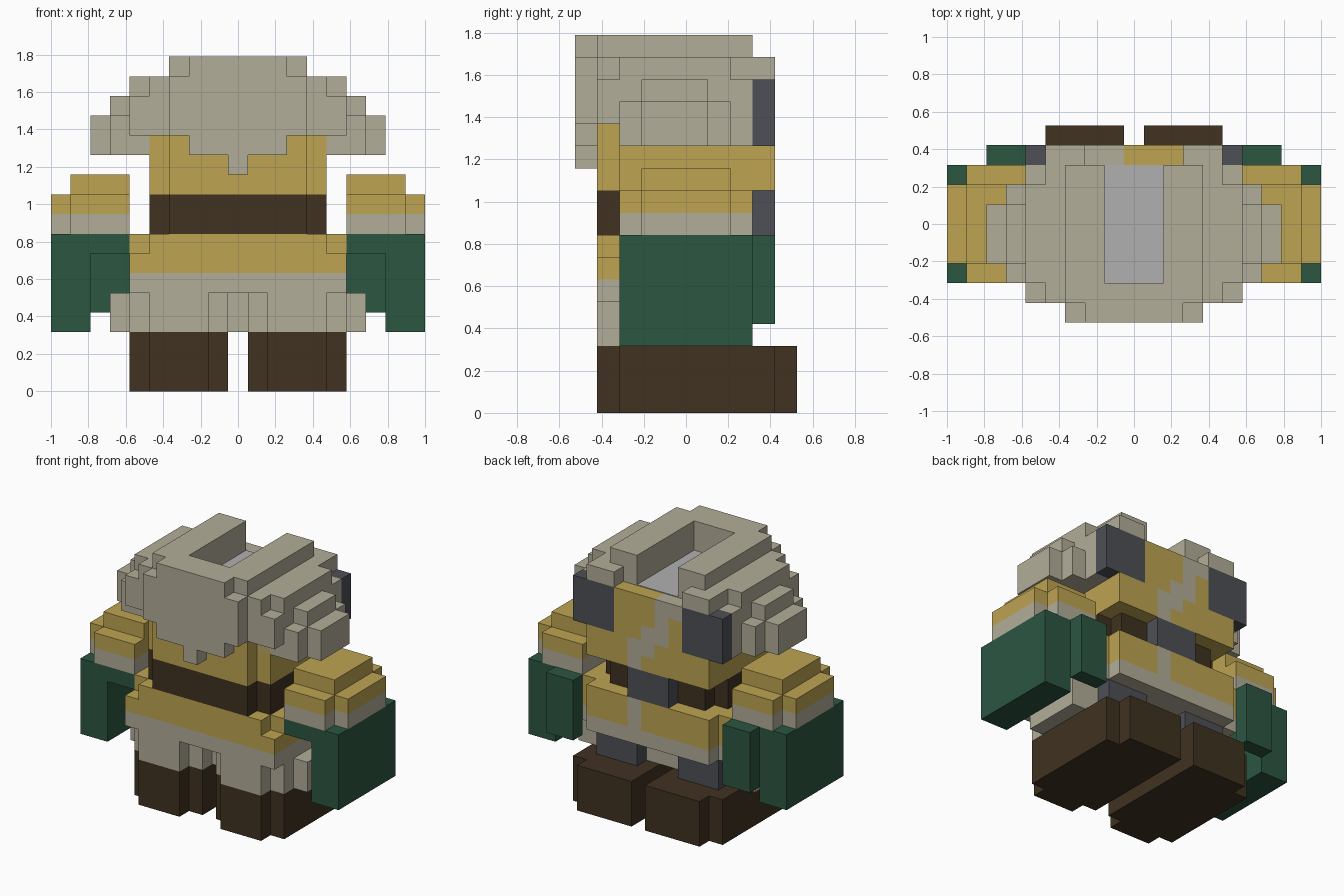
import bpy
import bmesh

UNIT = 2 / 19  # edge length of one block

old = bpy.data.objects.get("Cube")
if old:
    bpy.data.objects.remove(old, do_unlink=True)


def make_material(name, red, green, blue):
    material = bpy.data.materials.new(name)
    material.use_nodes = True
    colour = (red, green, blue, 1)
    material.diffuse_color = colour
    material.node_tree.nodes["Principled BSDF"].inputs["Base Color"].default_value = colour
    return material


BEIGE = make_material("beige", .445, .423, .314)
GOLD = make_material("gold", .509, .367, .084)
BROWN = make_material("dark brown", .051, .032, .015)
GREEN = make_material("dark green", .025, .093, .053)
SLATE = make_material("slate grey", .076, .08, .093)
SILVER = make_material("light grey", .434, .434, .434)


def add_box(bm, x, y, z):
    """Add one box to the mesh from (low, high) ranges in block units."""
    cube = bmesh.ops.create_cube(bm, size=1)
    for vert in cube["verts"]:
        for axis, (low, high) in enumerate((x, y, z)):
            centre = (low + high) / 2
            vert.co[axis] = (centre + vert.co[axis] * (high - low)) * UNIT


def part(name, material, *boxes, mirror=False):
    """Join boxes into one named object, optionally repeated on the other side."""
    bm = bmesh.new()
    for x, y, z in boxes:
        add_box(bm, x, y, z)
        if mirror:
            add_box(bm, (-x[1], -x[0]), y, z)
    mesh = bpy.data.meshes.new(name)
    bm.to_mesh(mesh)
    bm.free()
    mesh.materials.append(material)
    obj = bpy.data.objects.new(name, mesh)
    bpy.context.scene.collection.objects.link(obj)
    return obj


def wide(half):
    """Range centred on the middle plane."""
    return (-half, half)


# Boots with a narrower heel and toe
part("boots", BROWN,
     ((.5, 5.5), (-3, 4), (0, 3)),
     ((1.5, 4.5), (-4, -3), (0, 3)),
     ((.5, 4.5), (4, 5), (0, 3)), mirror=True)

# Trousers
part("trouser_legs", BEIGE,
     ((.5, 5.5), (-3, 2), (3, 5)),
     ((1.5, 4.5), (-4, -3), (3, 5)),
     ((5.5, 6.5), (-2, 2), (3, 5)), mirror=True)
part("trouser_centre", BEIGE, (wide(.5), (-2, 2), (3, 5)))
part("knee_pads", SLATE, ((1.5, 4.5), (2, 3), (3, 5)), mirror=True)

# Torso: beige hem below, gold above
part("torso_hem", BEIGE,
     (wide(5.5), (-4, 3), (5, 6)),
     (wide(4.5), (3, 4), (5, 6)))
part("torso", GOLD,
     (wide(5.5), (-4, 3), (6, 7)),
     (wide(5.5), (-3, 3), (7, 8)),
     (wide(4.5), (-4, -3), (7, 8)),
     ((-4.5, .5), (3, 4), (6, 8)),
     ((1.5, 4.5), (3, 4), (6, 8)))
part("torso_stripe", BEIGE, ((.5, 1.5), (3, 4), (6, 8)))

# Gloves with thumbs
part("gloves", GREEN,
     ((7.5, 9.5), (-3, 3), (3, 8)),
     ((5.5, 7.5), (-3, 3), (7, 8)), mirror=True)
part("thumbs", GREEN, ((5.5, 7.5), (3, 4), (4, 8)), mirror=True)

# Sleeves: a rounded footprint with a beige cuff and gold shoulder
for sleeve, tint, span in (("sleeve_cuffs", BEIGE, (8, 9)),
                           ("sleeves", GOLD, (9, 10))):
    part(sleeve, tint,
         ((5.5, 8.5), (-3, 3), span),
         ((8.5, 9.5), (-2, 2), span), mirror=True)
part("shoulders", GOLD, ((5.5, 8.5), (-2, 2), (10, 11)), mirror=True)

# Collar and the plate under the chin
part("collar", BROWN,
     (wide(4.5), (-3, 2), (8, 10)),
     (wide(3.5), (-4, 3), (8, 10)))
part("chin_plate", SLATE, (wide(1.5), (3, 4), (8, 10)))

# Head
part("head", GOLD,
     (wide(4.5), (-3, 3), (10, 13)),
     (wide(3.5), (-4, -3), (10, 13)))

# Face rows, bottom to top, each split by the slanting stripe
stripe_rows = ((.5, 1.5), (-.5, 1.5), (-1.5, .5), (-1.5, -.5), (-2.5, -.5))
face_boxes, stripe_boxes = [], []
for row, (low, high) in enumerate(stripe_rows):
    half = 4.5 if row < 2 else 2.5
    level = (10 + row, 11 + row)
    stripe_boxes.append(((low, high), (3, 4), level))
    for span in ((-half, low), (high, half)):
        if span[1] > span[0]:
            face_boxes.append((span, (3, 4), level))
part("face", GOLD, *face_boxes)
part("face_stripe", BEIGE, *stripe_boxes)
part("eye_plates", SLATE, ((2.5, 5.5), (3, 4), (12, 15)), mirror=True)

# Headdress: main cap, then stepped sides
part("cap", BEIGE,
     (wide(5.5), (-4, 3), (13, 15)),
     (wide(5.5), (-3, 3), (12, 13)))
part("cap_sides", BEIGE,
     ((5.5, 6.5), (-3, 2), (12, 14)),
     ((5.5, 6.5), (-2, 1), (14, 15)),
     ((6.5, 7.5), (-2, 1), (12, 14)), mirror=True)

# Raised crown around an open slot
part("crown_sides", BEIGE,
     ((1.5, 4.5), (-4, 3), (15, 16)),
     ((4.5, 5.5), (-3, 2), (15, 16)),
     ((2.5, 4.5), (3, 4), (15, 16)),
     ((1.5, 3.5), (-4, 3), (16, 17)), mirror=True)
part("crown_end", BEIGE, (wide(1.5), (-4, -3), (15, 17)))
part("slot_floor", SILVER, (wide(1.5), (-3, 3), (15, 15.05)))

# Flap hanging in a stepped point
part("flap", BEIGE,
     (wide(2.5), (-5, -4), (16, 17)),
     (wide(3.5), (-5, -4), (13, 16)),
     (wide(2.5), (-5, -4), (12, 13)),
     (wide(.5), (-5, -4), (11, 12)))
